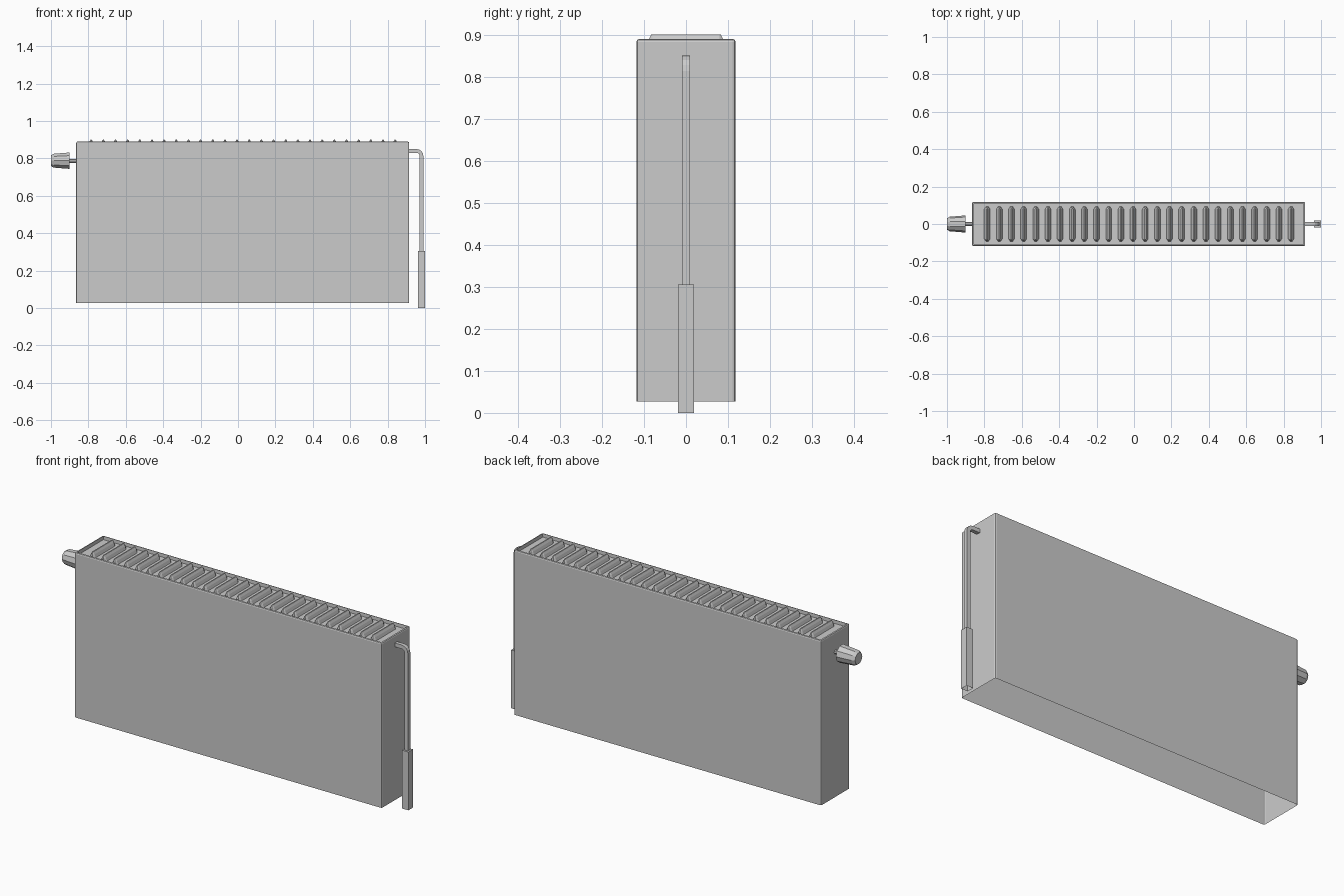
import bpy, bmesh, math
from mathutils import Matrix, Vector

if "Cube" in bpy.data.objects:
    bpy.data.objects.remove(bpy.data.objects["Cube"])


def finish(name, bm, smooth=False):
    me = bpy.data.meshes.new(name)
    bmesh.ops.recalc_face_normals(bm, faces=bm.faces)
    bm.to_mesh(me)
    bm.free()
    ob = bpy.data.objects.new(name, me)
    bpy.context.collection.objects.link(ob)
    if smooth:
        bpy.ops.object.select_all(action='DESELECT')
        ob.select_set(True)
        bpy.context.view_layer.objects.active = ob
        bpy.ops.object.shade_smooth_by_angle(angle=math.radians(30))
    return ob


def skin(bm, rings, cap_start=False, cap_end=False):
    """Bridge successive rings of points with quads."""
    loops = [[bm.verts.new(p) for p in r] for r in rings]
    n = len(loops[0])
    for a, b in zip(loops, loops[1:]):
        for i in range(n):
            j = (i + 1) % n
            bm.faces.new((a[i], a[j], b[j], b[i]))
    if cap_start:
        bm.faces.new(loops[0])
    if cap_end:
        bm.faces.new(loops[-1])


# Casing: open-bottomed box, rounded edges, recessed top
X0, X1, HY, Z0, Z1, FLOOR = -0.865, 0.915, 0.118, 0.027, 0.89, 0.872
bm = bmesh.new()
bmesh.ops.create_cube(bm, size=1, matrix=Matrix.Translation(
    ((X0 + X1) / 2, 0, (Z0 + Z1) / 2)) @ Matrix.Diagonal((X1 - X0, 2 * HY, Z1 - Z0, 1)))
bottom = [f for f in bm.faces if f.calc_center_median().z < Z0 + 0.01]
bmesh.ops.delete(bm, geom=bottom, context='FACES')
bmesh.ops.bevel(bm, geom=[e for e in bm.edges if not e.is_boundary],
                offset=0.007, segments=2, profile=0.5, affect='EDGES')
top = max(bm.faces, key=lambda f: f.calc_center_median().z)
bmesh.ops.inset_region(bm, faces=[top], thickness=0.002)
bmesh.ops.inset_region(bm, faces=[top], thickness=0.001)
for v in top.verts:
    v.co.z = FLOOR
finish("casing", bm)

# Grille: row of peaked ridges with pointed ends
bm = bmesh.new()
for k in range(26):
    x = -0.785 + 0.065 * k
    rings = []
    for z, w, l in ((FLOOR, 0.016, 0.093), (0.888, 0.010, 0.089), (0.9, 0.003, 0.083)):
        t = l - w * 0.9
        rings.append([(x + a, b, z) for a, b in (
            (w, -t), (w, t), (w * 0.4, l), (-w * 0.4, l),
            (-w, t), (-w, -t), (-w * 0.4, -l), (w * 0.4, -l))])
    skin(bm, rings, cap_end=True)
finish("grille_ridges", bm)


# Valve: turned knob and stem along x
def turned(name, profile, sides, z):
    bm = bmesh.new()
    rings = [[(x, r * math.cos(2 * math.pi * i / sides),
               z + r * math.sin(2 * math.pi * i / sides)) for i in range(sides)]
             for x, r in profile]
    skin(bm, rings, True, True)
    finish(name, bm)


turned("valve_knob", ((-1.0, 0.030), (-0.985, 0.039), (-0.9, 0.046)), 10, 0.788)
turned("valve_stem", ((-0.905, 0.010), (-0.86, 0.010)), 8, 0.786)

# Pipe: square section swept round a bend, stepping out to a wider sleeve
R, CX, TZ, BR = 0.010, 0.981, 0.840, 0.026
path = [(X1 - 0.005, TZ, 0)]
for i in range(5):
    a = math.pi / 2 * i / 4
    path.append((CX - BR + BR * math.sin(a), TZ - BR + BR * math.cos(a), a))
path.append((CX, 0.305, math.pi / 2))


def section(x, z, a, r):
    n = Vector((math.sin(a), 0, math.cos(a)))
    c = Vector((x, 0, z))
    return [c + n * s * r + Vector((0, t * r, 0))
            for s, t in ((1, 1), (1, -1), (-1, -1), (-1, 1))]


bm = bmesh.new()
rings = [section(x, z, a, R) for x, z, a in path]
rings += [section(CX, 0.305, math.pi / 2, 0.019), section(CX, 0, math.pi / 2, 0.019)]
skin(bm, rings)
finish("supply_pipe", bm)
